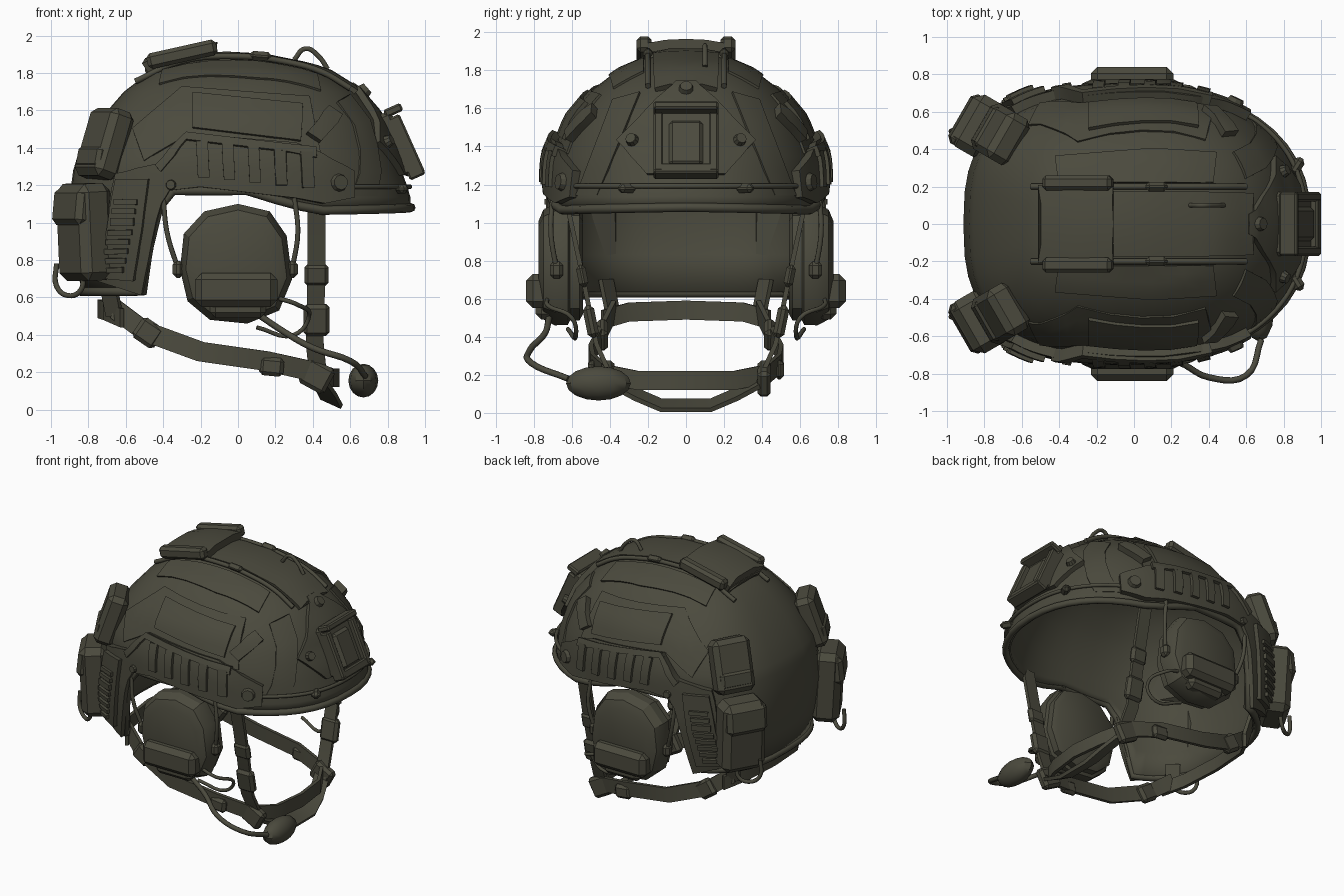
import bpy, bmesh, math
from mathutils import Vector
from mathutils.bvhtree import BVHTree

if bpy.data.objects.get("Cube"):
    bpy.data.objects.remove(bpy.data.objects["Cube"])

olive = bpy.data.materials.new("dark_olive")
olive.use_nodes = True
olive.diffuse_color = (.07, .068, .047, 1)
olive.node_tree.nodes["Principled BSDF"].inputs["Base Color"].default_value = (.07, .068, .047, 1)
made = []


def finish(name, data):
    obj = bpy.data.objects.new(name, data)
    bpy.context.collection.objects.link(obj)
    data.materials.append(olive)
    made.append(obj)
    return obj


def mesh_object(name, bm):
    bmesh.ops.recalc_face_normals(bm, faces=bm.faces)
    data = bpy.data.meshes.new(name)
    bm.to_mesh(data)
    bm.free()
    return finish(name, data)


def loft_bmesh(rings, cap_end=True):
    bm = bmesh.new()
    rows = [[bm.verts.new(p) for p in ring] for ring in rings]
    for a, b in zip(rows, rows[1:]):
        for i in range(len(a)):
            j = (i + 1) % len(a)
            bm.faces.new((a[i], a[j], b[j], b[i]))
    bm.faces.new(rows[0])
    if cap_end:
        bm.faces.new(rows[-1])
    return bm


def loft(name, rings):
    return mesh_object(name, loft_bmesh(rings))


def box(name, loc, size, rot=(0, 0, 0), bevel=.02):
    bm = bmesh.new()
    bmesh.ops.create_cube(bm, size=1)
    bmesh.ops.scale(bm, vec=size, verts=bm.verts)
    bmesh.ops.bevel(bm, geom=bm.edges[:], offset=bevel, segments=1, affect='EDGES')
    obj = mesh_object(name, bm)
    obj.location, obj.rotation_euler = loc, rot
    return obj


def tube(name, pts, radius, closed=False, handle='AUTO'):
    data = bpy.data.curves.new(name, 'CURVE')
    data.dimensions = '3D'
    data.bevel_depth, data.bevel_resolution, data.resolution_u = radius, 2, 5
    data.use_fill_caps = True
    spline = data.splines.new('BEZIER')
    spline.bezier_points.add(len(pts) - 1)
    for bp, p in zip(spline.bezier_points, pts):
        bp.co = p
        bp.handle_left_type = bp.handle_right_type = handle
    spline.use_cyclic_u = closed
    return finish(name, data)


def strap(name, pts, width, s=1, thick=.025):
    pts = [Vector((x, y * s, z)) for x, y, z in pts]
    w = Vector((width[0], width[1] * s, width[2])) / 2
    rings = []
    for i, p in enumerate(pts):
        along = pts[min(i + 1, len(pts) - 1)] - pts[max(i - 1, 0)]
        n = along.cross(w).normalized() * thick / 2
        rings.append([p + w + n, p - w + n, p - w - n, p + w - n])
    return loft(name, rings)


def interp(table, key):
    for a, b in zip(table, table[1:]):
        if a[0] <= key <= b[0]:
            t = (key - a[0]) / (b[0] - a[0])
            return [u + (v - u) * t for u, v in zip(a, b)][1:]
    return table[-1][1:]


# Shell: height, front reach, rear reach, half width
SECTIONS = [(.5, .93, .79, .66), (.62, .93, .83, .68), (.9, .94, .9, .705), (1.15, .92, .92, .715),
            (1.35, .85, .86, .695), (1.55, .76, .74, .615), (1.7, .63, .61, .49),
            (1.8, .47, .48, .36), (1.86, .24, .31, .22), (1.885, .06, .14, .09)]


def shell_point(deg, z):
    front, back, half = interp(SECTIONS, z)
    c, s = math.cos(math.radians(deg)), math.sin(math.radians(deg))
    reach, power = (front, .87) if c > 0 else (back, .72)
    return Vector((math.copysign(abs(c) ** power, c) * reach,
                   math.copysign(abs(s) ** power, s) * half, z))


def shell_rings(degs, edge):
    heights = [1.885, 1.86, 1.8, 1.7, 1.63, 1.55, 1.45, 1.35, 1.28]
    rings = [[shell_point(d, z) for d in degs] for z in heights]
    for t in (.35, .7, 1):
        rings.append([shell_point(d, 1.28 + (edge(d) - 1.28) * t) for d in degs])
    return rings


EDGE = [(0, 1.08), (65, 1.065), (76, 1.1), (88, 1.17), (105, 1.17), (110, 1.08), (120, .63), (180, .63)]
half_degs = list(range(0, 97, 8)) + [101, 105, 110, 115, 120, 126] + list(range(132, 181, 8))
degs = half_degs + [360 - d for d in reversed(half_degs[1:-1])]
rings = shell_rings(degs, lambda d: interp(EDGE, min(d, 360 - d))[0])
shell = mesh_object("helmet_shell", loft_bmesh(rings, cap_end=False))
solid = shell.modifiers.new("thickness", 'SOLIDIFY')
solid.thickness, solid.offset = .035, -1
tube("edge_trim", rings[-1], .024, True, 'VECTOR')

# Uncut dome that fitted parts are projected on
guide = loft_bmesh(shell_rings(range(0, 360, 4), lambda d: .5), cap_end=False)
guide.normal_update()
dome = BVHTree.FromBMesh(guide)
guide.free()


def project(view, s, u, v):
    p, axis = {"side": (Vector((u, 0, v)), Vector((0, s, 0))),
               "front": (Vector((0, s * u, v)), Vector((1, 0, 0))),
               "top": (Vector((u, s * v, 0)), Vector((0, 0, 1)))}[view]
    hit, n = dome.ray_cast(p + axis * 3, -axis)[:2]
    if hit is None:
        hit, n = dome.find_nearest(p + axis)[:2]
    return hit, (n if n.dot(axis) > 0 else -n)


def skin(name, view, s, pairs, thick, n=4, m=4):
    """Plate that follows the dome, lofted through pairs of edge points."""
    pairs = [(Vector(a), Vector(b)) for a, b in pairs]
    rows = [(a.lerp(c, i / n), b.lerp(d, i / n))
            for (a, b), (c, d) in zip(pairs, pairs[1:]) for i in range(n)] + [pairs[-1]]
    rings = []
    for a, b in rows:
        hits = [project(view, s, *a.lerp(b, j / m)) for j in range(m + 1)]
        rings.append([p - q * .015 for p, q in hits] +
                     [p + q * thick for p, q in reversed(hits)])
    return loft(name, rings)


def screw(name, view, s, u, v, radius, off):
    p, n = project(view, s, u, v)
    bm = bmesh.new()
    bmesh.ops.create_cone(bm, cap_ends=True, segments=10, radius1=radius, radius2=radius * .8, depth=.03)
    obj = mesh_object(name, bm)
    obj.location = p + n * off
    obj.rotation_euler = n.to_track_quat('Z', 'Y').to_euler()


CUP = [(-.31, .75), (-.29, .94), (-.18, 1.06), (0, 1.1), (.17, 1.06), (.26, .93),
       (.29, .7), (.22, .53), (.05, .46), (-.15, .48), (-.27, .58)]

for s, side in ((-1, "front"), (1, "back")):
    # Accessory rail
    skin("rail_" + side, "side", s, [((.6, 1.27), (.6, 1.13)), ((.47, 1.34), (.45, 1.1)),
         ((.3, 1.41), (.3, 1.13)), ((-.27, 1.46), (-.2, 1.19)), ((-.42, 1.31), (-.36, 1.17)),
         ((-.63, 1.26), (-.4, 1.1)), ((-.65, 1.18), (-.43, 1)), ((-.72, .7), (-.5, .62))], .05)
    skin("rail_lip_" + side, "side", s, [((.4, 1.38), (.4, 1.34)), ((-.27, 1.46), (-.27, 1.42)),
         ((-.43, 1.3), (-.4, 1.27))], .07)
    for i in range(5):
        x = -.22 + i * .135
        z = 1.41 - i * .014
        skin("rail_rib_" + side, "side", s, [((x, z), (x + .01, z - .17)),
             ((x + .06, z), (x + .07, z - .17))], .07, n=1)
    skin("rear_rail_plate_" + side, "side", s, [((-.62, 1.23), (-.46, 1.23)), ((-.7, .72), (-.53, .7))], .08)
    for i in range(8):
        x, z = -.62 - i * .009, 1.12 - i * .05
        skin("rear_rail_rib_" + side, "side", s, [((x, z), (x + .11, z)),
             ((x, z - .028), (x + .11, z - .028))], .1, n=1, m=2)
    screw("rail_front_screw_" + side, "side", s, .52, 1.21, .05, .06)
    screw("rail_rear_screw_" + side, "side", s, -.35, 1.2, .03, .055)

    # Fabric cover panels and side patch
    skin("side_cover_" + side, "side", s, [((-.56, 1.5), (-.5, 1.33)), ((-.3, 1.72), (-.28, 1.46)),
         ((.38, 1.67), (.44, 1.36))], .012)
    skin("side_patch_" + side, "side", s, [((-.24, 1.68), (-.24, 1.5)), ((.34, 1.62), (.33, 1.43))], .03)
    skin("crown_panel_" + side, "top", s, [((-.42, .36), (-.4, .22)), ((.1, .4), (.1, .22)),
         ((.44, .38), (.42, .22))], .012)
    skin("brow_panel_" + side, "front", s, [((.24, 1.68), (.38, 1.64)), ((.46, 1.14), (.57, 1.14))], .014)
    skin("side_clip_" + side, "side", s, [((.36, 1.47), (.43, 1.42)), ((.47, 1.6), (.54, 1.55))], .045)

    # Crown bars beside the centre channel
    box("crown_bar_" + side, (-.3, .22 * s, 1.9), (.38, .08, .085), (0, -.22, 0))
    tube("crown_cord_" + side, [project("top", s, x, .2)[0] + Vector((0, 0, .025))
         for x in (-.55, -.3, 0, .25, .45, .6)], .016)
    box("crown_clip_" + side, (.12, .2 * s, 1.89), (.12, .05, .05), (0, .08, 0))

    # Rear pouches with pull loop
    yaw = s * math.radians(150)
    box("upper_pouch_" + side, (-.715, .48 * s, 1.42), (.15, .28, .38), (0, -.32, yaw), .035)
    box("upper_pouch_flap_" + side, (-.75, .5 * s, 1.34), (.14, .24, .12), (0, -.2, yaw))
    box("lower_pouch_" + side, (-.82, .52 * s, .95), (.2, .32, .52), (0, .05, yaw), .045)
    box("lower_pouch_flap_" + side, (-.85, .53 * s, 1.08), (.18, .3, .2), (0, -.1, yaw), .03)
    tube("pull_loop_" + side, [(-.97, .5 * s, .78), (-.97, .5 * s, .66), (-.91, .53 * s, .61),
         (-.84, .57 * s, .64), (-.83, .57 * s, .74)], .014)

    # Ear cup lofted outward, with arms
    rings = [[(x * k, s * y, .77 + (z - .77) * k) for x, z in CUP]
             for y, k in ((.54, .8), (.56, .92), (.61, .92), (.62, .99), (.69, 1), (.75, .9), (.775, .72))]
    loft("ear_cup_" + side, rings)
    box("ear_cup_housing_" + side, (-.01, .77 * s, .64), (.44, .14, .18), bevel=.035)
    box("ear_cup_base_" + side, (0, .74 * s, .54), (.3, .1, .1), bevel=.03)
    for x, top in ((-.32, -.4), (.29, .3)):
        box("arm_pivot_" + side, (x, .68 * s, .75), (.06, .07, .09))
        tube("headset_arm_" + side, [(top, .7 * s, 1.14), (top + .02, .71 * s, .95), (x, .68 * s, .75)], .014)
    tube("headset_wire_" + side, [(.2, .73 * s, .6), (.32, .72 * s, .56), (.38, .6 * s, .5),
         (.3, .58 * s, .4), (.1, .62 * s, .44)], .012)

    # Chin harness
    strap("front_strap_" + side, [(.42, .63, 1.12), (.42, .55, .75), (.41, .47, .36), (.43, .38, .16)],
          (.095, 0, 0), s)
    strap("rear_strap_" + side, [(-.66, .38, .54), (-.5, .44, .42), (-.2, .5, .31), (.15, .49, .26),
          (.42, .42, .2)], (.04, 0, .1), s)
    strap("nape_tab_" + side, [(-.7, .42, .7), (-.66, .38, .5)], (.08, .06, 0), s)
    box("strap_slider_" + side, (.42, .545 * s, .72), (.13, .05, .12), (-.2 * s, 0, 0))
    box("strap_adjuster_" + side, (.42, .5 * s, .48), (.14, .06, .17), (-.2 * s, 0, 0))
    box("chin_buckle_" + side, (.42, .41 * s, .18), (.16, .07, .15), (0, .5, 0))
    box("rear_buckle_" + side, (-.48, .44 * s, .41), (.14, .06, .13), (0, .6, 0))
    box("lower_buckle_" + side, (.18, .49 * s, .23), (.13, .05, .1), (0, .1, 0))

# Chin and nape straps
strap("chin_strap", [(.42, -.4, .2), (.5, -.25, .17), (.53, 0, .17), (.5, .25, .17), (.42, .4, .2)], (0, 0, .1))
strap("lower_chin_strap", [(.42, -.4, .17), (.47, -.27, .1), (.5, -.13, .04), (.5, .13, .04),
      (.47, .27, .1), (.42, .4, .17)], (.11, 0, -.05))
strap("nape_strap", [(-.62, -.44, .49), (-.71, -.3, .53), (-.74, 0, .54), (-.71, .3, .53),
      (-.62, .44, .49)], (0, 0, .1))

# Centre crown channel
skin("crown_channel", "top", 1, [((-.48, -.17), (-.48, .17)), ((.35, -.17), (.35, .17)),
     ((.62, -.16), (.62, .16))], .03)
skin("crown_pad", "top", 1, [((-.47, -.19), (-.47, .19)), ((-.11, -.19), (-.11, .19))], .08)
tube("crown_loop", [(.3, .1, 1.87), (.36, .1, 1.93), (.43, .1, 1.89), (.48, .1, 1.82)], .013)

# Front mount
skin("mount_plate", "front", 1, [((-.2, 1.25), (.2, 1.25)), ((-.35, 1.42), (.35, 1.42)),
     ((-.14, 1.64), (.14, 1.64)), ((-.05, 1.72), (.05, 1.72))], .035)
tilt = (0, -.42, 0)
box("mount_base", (.85, 0, 1.42), (.08, .34, .36), tilt)
box("mount_insert", (.885, 0, 1.41), (.07, .18, .26), tilt)
for s in (-1, 1):
    box("mount_side_rail", (.895, .145 * s, 1.41), (.08, .05, .34), tilt, .01)
    screw("mount_side_screw", "front", s, .27, 1.42, .035, .045)
    box("brow_clip", (.87, .31 * s, 1.18), (.06, .1, .05), (0, 0, -.55 * s))
box("mount_foot", (.95, 0, 1.27), (.09, .34, .06), tilt, .01)
box("mount_head", (.83, 0, 1.6), (.1, .34, .045), tilt, .01)
screw("mount_top_screw", "front", 1, 0, 1.68, .04, .045)
tube("brow_cord", [shell_point(d, 1.18) * 1.01 for d in range(-64, 65, 8)], .013)

# Microphone on its boom
tube("microphone_boom", [(.12, -.72, .5), (.24, -.74, .42), (.4, -.82, .33), (.6, -.81, .26), (.68, -.62, .18)], .017)
bm = bmesh.new()
bmesh.ops.create_uvsphere(bm, u_segments=12, v_segments=8, radius=1)
bmesh.ops.scale(bm, vec=(.08, .17, .09), verts=bm.verts)
mesh_object("microphone", bm).location = (.67, -.46, .155)

# Smooth shading with sharp edges kept
bpy.ops.object.select_all(action='DESELECT')
for obj in made:
    if obj.type == 'MESH':
        obj.select_set(True)
        bpy.context.view_layer.objects.active = obj
bpy.ops.object.shade_smooth_by_angle(angle=math.radians(30))
